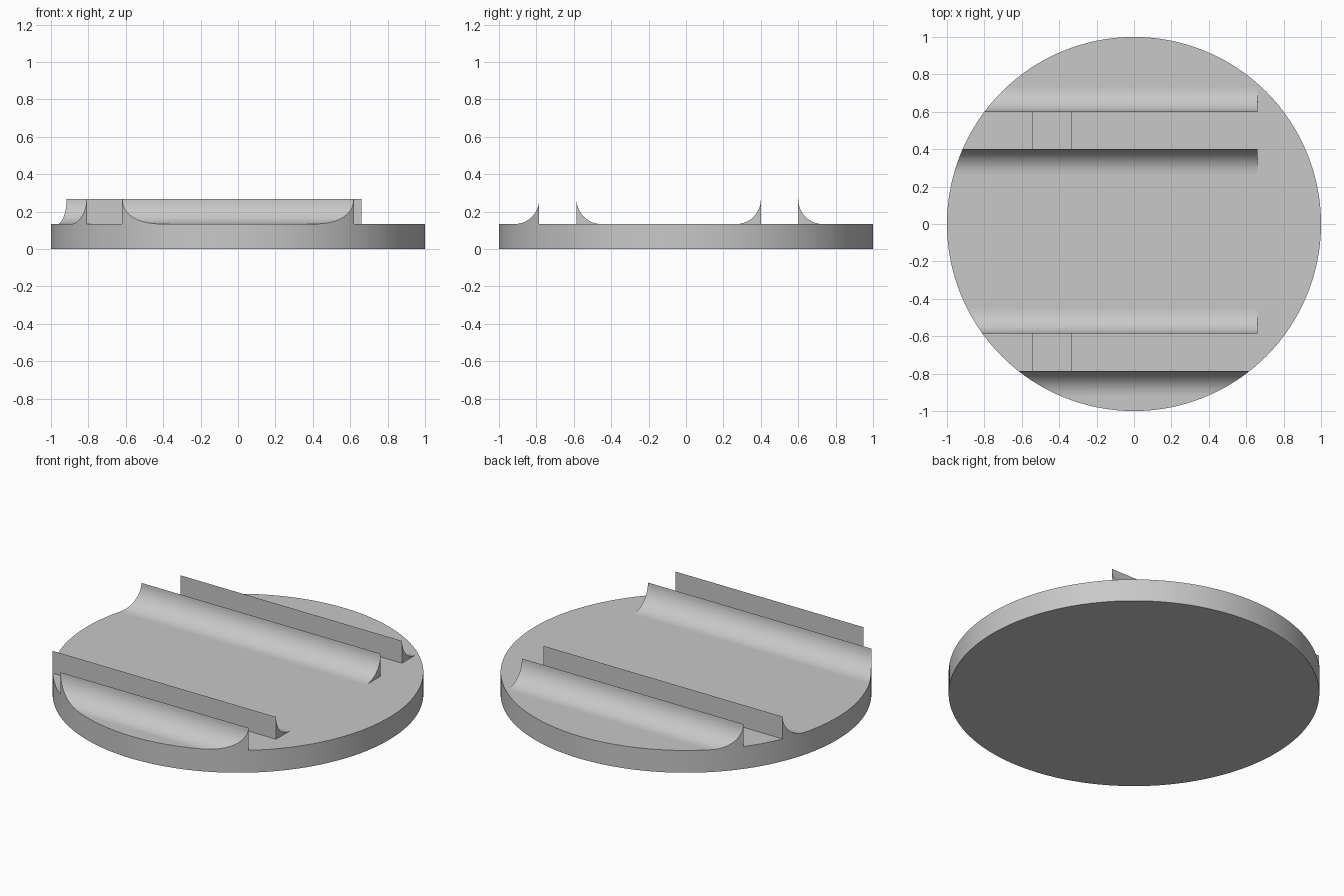
import bpy
import math

cube = bpy.data.objects.get("Cube")
if cube:
    bpy.data.objects.remove(cube, do_unlink=True)

FLOOR, FILLET, RAIL_END = 0.133, 0.133, 0.66
TOP = FLOOR + FILLET
CHANNELS = [(-0.785, -0.585), (0.4, 0.6)]

grey = bpy.data.materials.new("plain grey")
grey.use_nodes = True
colour = (0.58, 0.58, 0.58, 1)
grey.diffuse_color = colour
grey.node_tree.nodes["Principled BSDF"].inputs["Base Color"].default_value = colour


def prism(name, profile, x0, x1):
    """Extrude a closed (y, z) profile along x."""
    n = len(profile)
    verts = [(x, y, z) for x in (x0, x1) for y, z in profile]
    faces = [tuple(reversed(range(n))), tuple(range(n, 2 * n))]
    faces += [(i, (i + 1) % n, n + (i + 1) % n, n + i) for i in range(n)]
    mesh = bpy.data.meshes.new(name)
    mesh.from_pydata(verts, [], faces)
    obj = bpy.data.objects.new(name, mesh)
    bpy.context.collection.objects.link(obj)
    obj.hide_render = True
    return obj


def block(name, x0, x1, y0, y1, z0, z1):
    return prism(name, [(y0, z0), (y1, z0), (y1, z1), (y0, z1)], x0, x1)


def fillet(wall, side, steps=14):
    """Concave quarter arc from the toe up to the knife edge at the wall."""
    angles = [i / steps * math.pi / 2 for i in range(steps + 1)]
    return [(wall + side * FILLET * (1 - math.sin(a)), TOP - FILLET * math.cos(a))
            for a in angles]


def carve(target, cutter):
    mod = target.modifiers.new("carve", 'BOOLEAN')
    mod.operation = 'DIFFERENCE'
    mod.solver = 'EXACT'
    mod.object = cutter
    bpy.context.view_layer.objects.active = target
    bpy.ops.object.modifier_apply(modifier=mod.name)
    bpy.data.objects.remove(cutter, do_unlink=True)


# Round blank, taller than the rails
bpy.ops.mesh.primitive_cylinder_add(vertices=128, radius=1, depth=0.3, location=(0, 0, 0.15))
base = bpy.context.object
base.name = "round_base_with_rails"
base.data.materials.append(grey)

# Carve the space above the floor, leaving the four curved rails
section = [(-1.2, FLOOR)]
for near, far in CHANNELS:
    section += fillet(near, -1)
    section += [(near, FLOOR), (far, FLOOR)]
    section += list(reversed(fillet(far, 1)))
section += [(1.2, FLOOR), (1.2, 0.5), (-1.2, 0.5)]
carve(base, prism("rail_cutter", section, -1.2, RAIL_END))
carve(base, block("end_cutter", RAIL_END, 1.2, -1.2, 1.2, FLOOR, 0.5))

# Square pocket in the floor of each channel
for near, far in CHANNELS:
    carve(base, block("pocket_cutter", -0.54, -0.335, near, far, FLOOR - 0.06, FLOOR + 0.05))

# Smooth curves, flat floors and walls
bpy.ops.object.select_all(action='DESELECT')
base.select_set(True)
bpy.context.view_layer.objects.active = base
bpy.ops.object.shade_smooth_by_angle(angle=math.radians(30))
for face in base.data.polygons:
    if abs(face.normal.z) > 0.999:
        face.use_smooth = False
